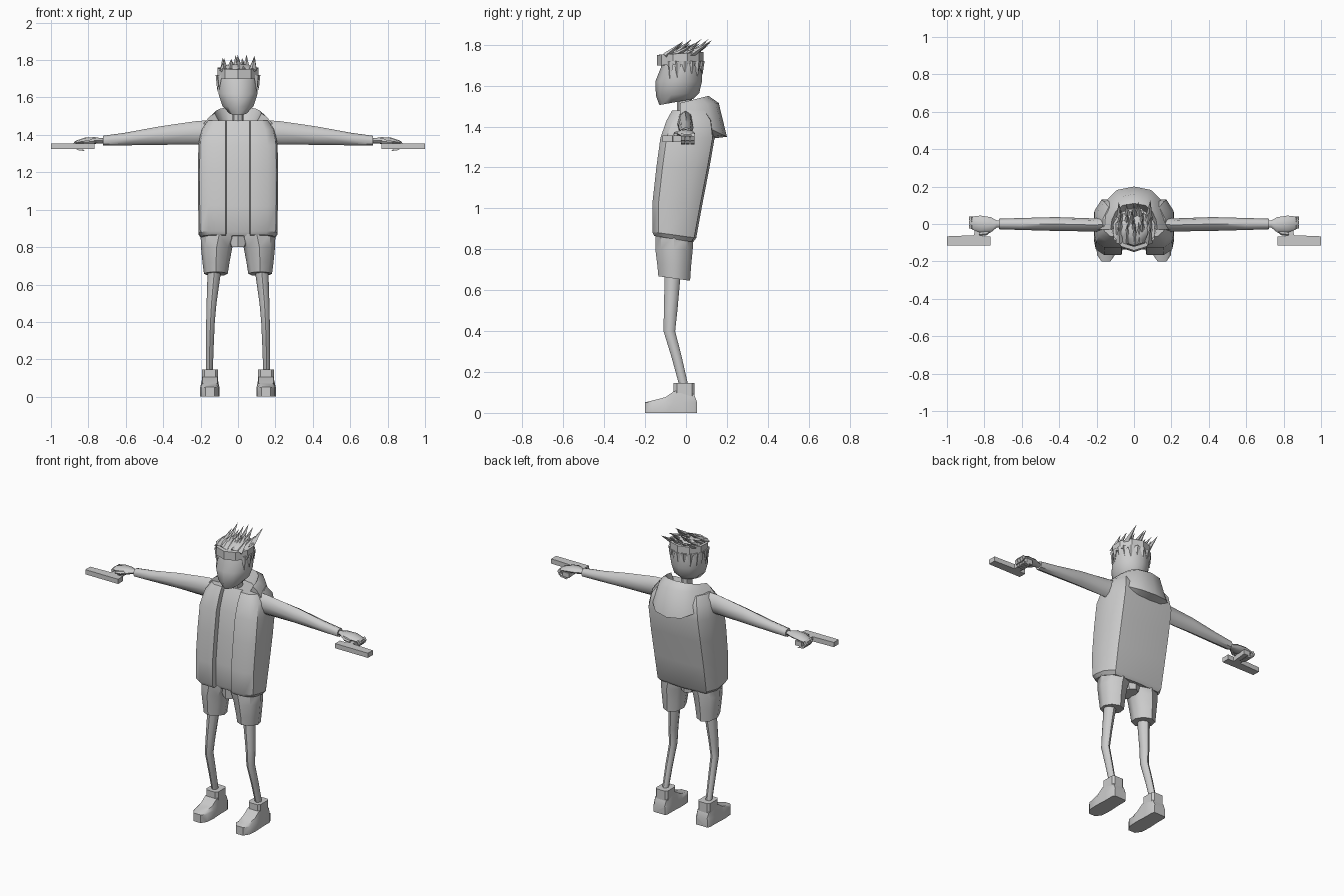
import bpy, bmesh, math, random
from mathutils import Vector, Matrix

random.seed(4)
grey = bpy.data.materials.new("light_grey")
grey.diffuse_color = (0.6, 0.6, 0.6, 1)


def finish(name, bm, smooth=40, mirror=False):
    bmesh.ops.recalc_face_normals(bm, faces=bm.faces)
    me = bpy.data.meshes.new(name)
    bm.to_mesh(me)
    bm.free()
    me.materials.append(grey)
    ob = bpy.data.objects.new(name, me)
    bpy.context.collection.objects.link(ob)
    if smooth:
        bpy.ops.object.select_all(action='DESELECT')
        ob.select_set(True)
        bpy.context.view_layer.objects.active = ob
        bpy.ops.object.shade_smooth_by_angle(angle=math.radians(smooth))
    if mirror:
        mod = ob.modifiers.new("Mirror", 'MIRROR')
        mod.use_mirror_merge = False
    return ob


def loft(name, rings, smooth=40, mirror=False, cap=True, loop=False):
    """Skin a list of equal-length closed rings."""
    bm = bmesh.new()
    vs = [[bm.verts.new(p) for p in r] for r in rings]
    n = len(vs[0])
    pairs = list(zip(vs, vs[1:])) + ([(vs[-1], vs[0])] if loop else [])
    for a, b in pairs:
        for i in range(n):
            j = (i + 1) % n
            bm.faces.new((a[i], a[j], b[j], b[i]))
    if cap and not loop:
        bm.faces.new(vs[0])
        bm.faces.new(vs[-1])
    return finish(name, bm, smooth, mirror)


def flat_ring(x0, x1, y0, y1, z, n=8, tilt=0.0):
    """Horizontal oval between bounds; tilt raises its back edge."""
    cx, cy, rx, ry = (x0 + x1) / 2, (y0 + y1) / 2, (x1 - x0) / 2, (y1 - y0) / 2
    out = []
    for i in range(n):
        a = math.tau * i / n - math.pi / 2
        out.append((cx + rx * math.cos(a), cy + ry * math.sin(a),
                    z + tilt * (math.sin(a) + 1) / 2))
    return out


def side_ring(x, y0, y1, z0, z1, n=8):
    """Upright oval across the x axis."""
    return [(x, (y0 + y1) / 2 + (y1 - y0) / 2 * math.cos(math.tau * i / n),
             (z0 + z1) / 2 + (z1 - z0) / 2 * math.sin(math.tau * i / n)) for i in range(n)]


def extrude_xy(name, pts, z0, z1):
    return loft(name, [[(x, y, z) for x, y in pts] for z in (z0, z1)], 0, True)


# Jacket: open front panels over a recessed shirt strip, back sloping outward
def jacket_ring(z, f, b, w, hem=0.0):
    half = [(0.062, f + 0.03), (0.066, f), (w * 0.75, f), (w * 0.96, f + 0.03),
            (w, f + 0.07), (w, b - 0.07), (w * 0.82, b - 0.01)]
    pts = [(0, f + 0.025)] + half + [(0, b)] + [(-x, y) for x, y in reversed(half)]
    return [(x, y, z + hem * (y - f) / (b - f)) for x, y in pts]


loft("jacket", [jacket_ring(*r) for r in (
    (0.865, -0.155, 0.035, 0.195, -0.03), (0.885, -0.165, 0.05, 0.21, -0.03),
    (1.02, -0.165, 0.08, 0.213), (1.2, -0.145, 0.115, 0.214), (1.345, -0.125, 0.14, 0.212),
    (1.43, -0.095, 0.13, 0.195), (1.478, -0.068, 0.1, 0.165))], 35)

# Hood lying folded around the neck and down the back
hood = []
for i in range(9):
    a = math.radians(-90 + 180 * i / 8)
    s, c = math.sin(a), max(0, math.cos(a))
    wide = math.copysign(abs(s) ** 0.75, s)
    hood.append([(0.085 * wide, -0.02 + 0.08 * c, 1.44),
                 (0.125 * wide, -0.03 + 0.14 * c, 1.515 + 0.035 * c),
                 (0.150 * wide, -0.03 + 0.19 * c, 1.50 + 0.015 * c),
                 (0.185 * wide, -0.03 + 0.23 * c, 1.46 - 0.11 * c),
                 (0.170 * wide, -0.03 + 0.15 * c, 1.43 - 0.09 * c)])
loft("hood", hood, 50)

# Neck
loft("neck", [flat_ring(-0.03, 0.03, -0.045, 0.03, z) for z in (1.42, 1.57)])

# Head with wedge-shaped face
loft("head", [flat_ring(-w, w, f, b, z, 10, t) for z, f, b, w, t in (
    (1.505, -0.13, 0.035, 0.05, 0.03), (1.55, -0.147, 0.065, 0.088, 0.015),
    (1.62, -0.15, 0.078, 0.11, 0), (1.69, -0.122, 0.08, 0.112, 0),
    (1.75, -0.115, 0.075, 0.10, 0), (1.775, -0.07, 0.04, 0.06, 0))], 50)

# Headband
loft("headband", [flat_ring(-w, w, f, b, z, 10, 0.014) for z, f, b, w in (
    (1.698, -0.128, 0.07, 0.102), (1.698, -0.142, 0.085, 0.116),
    (1.75, -0.142, 0.085, 0.116), (1.752, -0.12, 0.07, 0.10))], 30, loop=True)


# Hair: swept-back spikes on top, hanging locks below the band
def spike(bm, base, tip, r1, r2):
    base, tip = Vector(base), Vector(tip)
    d = tip - base
    m = Matrix.Translation((base + tip) / 2) @ d.to_track_quat('Z', 'Y').to_matrix().to_4x4()
    m = m @ Matrix.Diagonal((1, r2 / r1, 1, 1))
    bmesh.ops.create_cone(bm, cap_ends=True, segments=4, radius1=r1, radius2=0,
                          depth=d.length, matrix=m)


bm = bmesh.new()
for row, y in enumerate((-0.10, -0.06, -0.02, 0.02)):
    for k in range(5):
        x = (k - 2) * 0.036 + random.uniform(-0.008, 0.008)
        top = 1.80 + random.uniform(0, 0.045) - 0.01 * abs(k - 2)
        spike(bm, (x, y, 1.745), (x * 1.05 + random.uniform(-0.012, 0.012),
              y + random.uniform(0.08, 0.11), top), 0.022, 0.016)
finish("hair_spikes", bm, 0)

bm = bmesh.new()
for i in range(13):
    a = math.radians(-25 + 230 * i / 12)
    x, y = 0.108 * math.cos(a), -0.03 + 0.108 * math.sin(a)
    spike(bm, (x, y, 1.72), (x * 1.03, y * 1.03, 1.625 + random.uniform(0, 0.04)), 0.022, 0.013)
finish("hair_locks", bm, 0)

# Sleeves
loft("sleeve", [side_ring(*r) for r in (
    (0.15, -0.045, 0.04, 1.345, 1.478), (0.22, -0.04, 0.03, 1.348, 1.474),
    (0.42, -0.037, 0.037, 1.347, 1.445), (0.60, -0.032, 0.032, 1.344, 1.412),
    (0.722, -0.028, 0.028, 1.342, 1.395))], 45, True)

# Hands: palm, curled fingers and thumb
loft("palm", [side_ring(*r) for r in (
    (0.70, -0.015, 0.015, 1.355, 1.382), (0.735, -0.02, 0.02, 1.355, 1.383),
    (0.765, -0.045, 0.036, 1.352, 1.388), (0.82, -0.045, 0.045, 1.350, 1.385),
    (0.865, -0.03, 0.04, 1.348, 1.370), (0.877, -0.02, 0.032, 1.350, 1.362))], 45, True)
for i in range(3):
    y = -0.015 + i * 0.023
    path = ((0.862, 1.362), (0.876, 1.345), (0.866, 1.325), (0.825, 1.319))
    loft("finger_%d" % (i + 1), [
        [(x + dx, y + dy, z + dx) for dx, dy in
         ((-0.006, -0.01), (0.006, -0.01), (0.006, 0.01), (-0.006, 0.01))]
        for x, z in path], 0, True)
loft("thumb", [side_ring(*r, n=6) for r in (
    (0.75, -0.03, -0.005, 1.355, 1.378), (0.79, -0.062, -0.03, 1.352, 1.376),
    (0.83, -0.06, -0.042, 1.352, 1.368))], 45, True)

# Held L-shaped tool: long bar with a grip passing through the hand
extrude_xy("held_tool", ((0.768, -0.115), (1.0, -0.115), (1.0, -0.066), (0.855, -0.06),
                         (0.845, 0.04), (0.80, 0.04), (0.81, -0.066), (0.768, -0.066)),
           1.325, 1.355)

# Shorts
loft("shorts_leg", [flat_ring(*r[:5], 8, r[5]) for r in (
    (0.055, 0.182, -0.135, 0.02, 0.668, -0.022), (0.045, 0.19, -0.14, 0.025, 0.72, 0),
    (0.03, 0.198, -0.15, 0.033, 0.80, 0), (0.0, 0.20, -0.15, 0.035, 0.87, 0))], 45, True)
loft("shorts_crotch", [flat_ring(-w, w, -0.125, 0.02, z) for z, w in ((0.80, 0.045), (0.87, 0.08))])

# Legs bent at the knee
loft("leg", [flat_ring(*r) for r in (
    (0.135, 0.172, -0.032, 0.012, 0.13), (0.130, 0.172, -0.07, -0.02, 0.27),
    (0.124, 0.170, -0.11, -0.053, 0.40), (0.115, 0.168, -0.108, -0.042, 0.50),
    (0.088, 0.162, -0.104, -0.025, 0.69))], 45, True)


# Shoes: upper lofted from toe to heel over a wider sole
def shoe_ring(y, hw, top, tw):
    c = 0.15
    return [(c - hw, y, 0), (c + hw, y, 0), (c + hw, y, 0.05),
            (c + tw, y, top), (c - tw, y, top), (c - hw, y, 0.05)]


loft("shoe", [shoe_ring(*r) for r in (
    (-0.20, 0.024, 0.052, 0.02), (-0.165, 0.048, 0.06, 0.034), (-0.10, 0.052, 0.077, 0.04),
    (-0.06, 0.05, 0.105, 0.04), (-0.02, 0.048, 0.11, 0.04), (0.04, 0.048, 0.09, 0.04),
    (0.055, 0.04, 0.05, 0.036))], 40, True)
loft("shoe_collar", [[(0.15 + sx * 0.042, y, z) for sx, y in
                      ((-1, -0.045), (-0.7, -0.06), (0.7, -0.06), (1, -0.045),
                       (1, 0.03), (0.7, 0.042), (-0.7, 0.042), (-1, 0.03))]
                     for z in (0.05, 0.145)], 30, True)
